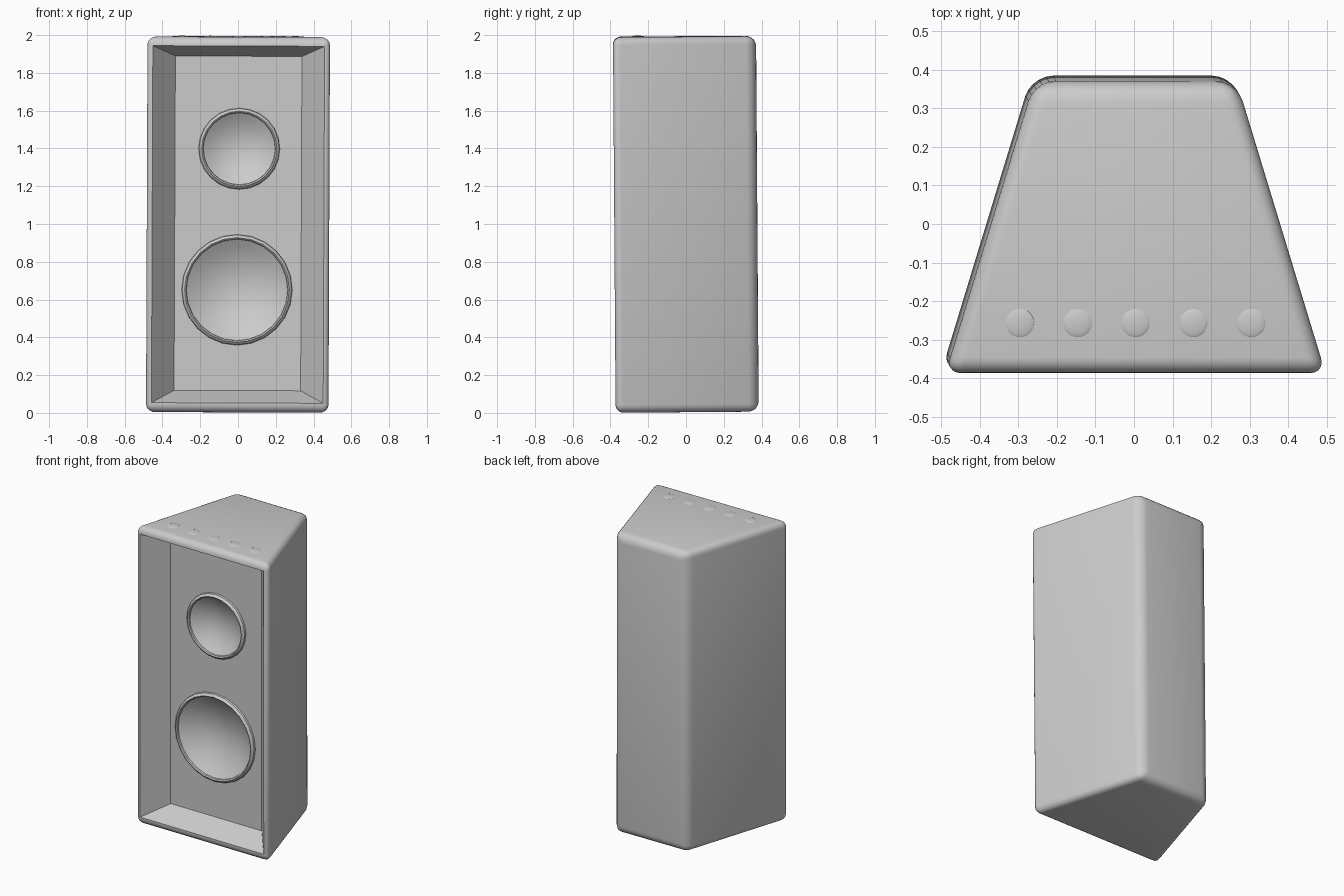
import bpy, bmesh, math
from mathutils import Matrix

if "Cube" in bpy.data.objects:
    bpy.data.objects.remove(bpy.data.objects["Cube"])

PANEL_Y = -0.23   # recessed baffle plane
FRONT_Y = -0.38
# very slight lean of the whole cabinet
LEAN = (Matrix.Translation((0, 0, 1)) @ Matrix.Rotation(0.007, 4, 'X')
        @ Matrix.Rotation(0.004, 4, 'Y') @ Matrix.Translation((0, 0, -1)))


def finish(name, bm, angle=35):
    bmesh.ops.recalc_face_normals(bm, faces=bm.faces)
    me = bpy.data.meshes.new(name)
    bm.to_mesh(me)
    bm.free()
    ob = bpy.data.objects.new(name, me)
    bpy.context.collection.objects.link(ob)
    for p in me.polygons:
        p.use_smooth = True
    me.set_sharp_from_angle(angle=math.radians(angle))
    return ob


def loft(bm, loop_a, loop_b):
    """Closed solid between two matching loops."""
    a = [bm.verts.new(p) for p in loop_a]
    b = [bm.verts.new(p) for p in loop_b]
    bm.faces.new(a)
    bm.faces.new(b[::-1])
    n = len(a)
    for i in range(n):
        bm.faces.new((a[i], a[(i + 1) % n], b[(i + 1) % n], b[i]))


def rect(hw, z0, z1, y):
    return [(-hw, y, z0), (hw, y, z0), (hw, y, z1), (-hw, y, z1)]


def circle(x, y, z, r, n):
    return [(x + r * math.cos(i * math.tau / n), y, z + r * math.sin(i * math.tau / n))
            for i in range(n)]


def cut(ob, cutter):
    cutter.hide_render = True
    m = ob.modifiers.new("cut", 'BOOLEAN')
    m.object = cutter
    m.solver = 'EXACT'
    bpy.context.view_layer.objects.active = ob
    bpy.ops.object.modifier_apply(modifier=m.name)
    bpy.data.objects.remove(cutter)


# cabinet: wedge-shaped body with rounded edges, rounder at the back
bm = bmesh.new()
weight = bm.edges.layers.float.new("bevel_weight_edge")
loft(bm, rect(0.493, 0.005, 1.993, FRONT_Y), rect(0.262, 0.005, 1.993, 0.378))
for e in bm.edges:
    e[weight] = 1.0 if all(v.co.y > 0 for v in e.verts) else 0.75
cabinet = finish("cabinet", bm, 40)
bev = cabinet.modifiers.new("round", 'BEVEL')
bev.limit_method = 'WEIGHT'
bev.width = 0.055
bev.segments = 5
bpy.context.view_layer.objects.active = cabinet
bpy.ops.object.modifier_apply(modifier=bev.name)

# front recess, tapering inwards to the baffle
bm = bmesh.new()
k = 0.05 / 0.15
loft(bm, rect(0.455 + 0.12 * k, 0.055 - 0.065 * k, 1.945 + 0.055 * k, FRONT_Y - 0.05),
     rect(0.335, 0.12, 1.89, PANEL_Y))
cut(cabinet, finish("recess_cutter", bm))

# two drivers: raised bevelled ring and smooth concave dish
for name, x, z, R in (("upper_driver", 0.005, 1.40, 0.216), ("lower_driver", -0.004, 0.653, 0.294)):
    bm = bmesh.new()
    loft(bm, circle(x, PANEL_Y - 0.05, z, R * 0.95, 24), circle(x, PANEL_Y + 0.12, z, R * 0.95, 24))
    cut(cabinet, finish("driver_cutter", bm))

    profile = [(R, PANEL_Y + 0.005), (R - 0.003, PANEL_Y - 0.012), (R - 0.017, PANEL_Y - 0.025),
               (R - 0.024, PANEL_Y - 0.020)]
    r_in, depth = R - 0.026, 0.3 * R
    for i in range(8):
        t = 1 - i / 8
        profile.append((r_in * t, PANEL_Y - 0.01 + depth * (1 - t * t)))
    bm = bmesh.new()
    rings = [[bm.verts.new(p) for p in circle(x, y, z, r, 24)] for r, y in profile]
    for a, b in zip(rings, rings[1:]):
        for i in range(24):
            j = (i + 1) % 24
            bm.faces.new((a[i], a[j], b[j], b[i]))
    tip = bm.verts.new((x, PANEL_Y - 0.01 + depth, z))
    for i in range(24):
        bm.faces.new((rings[-1][i], rings[-1][(i + 1) % 24], tip))
    # open shell: make sure the dish faces the front
    driver = finish(name, bm)
    if driver.data.polygons[-1].normal.y > 0:
        driver.data.flip_normals()
    driver.matrix_world = LEAN

# row of five nearly flush buttons along the top
for i in range(5):
    bm = bmesh.new()
    bmesh.ops.create_uvsphere(bm, u_segments=20, v_segments=10, radius=0.04,
                              matrix=Matrix.Translation((-0.3 + 0.15 * i, -0.25, 1.99))
                              @ Matrix.Diagonal((1, 1, 0.2, 1)))
    finish("top_button_%d" % (i + 1), bm, 60).matrix_world = LEAN

cabinet.data.set_sharp_from_angle(angle=math.radians(35))
cabinet.matrix_world = LEAN
